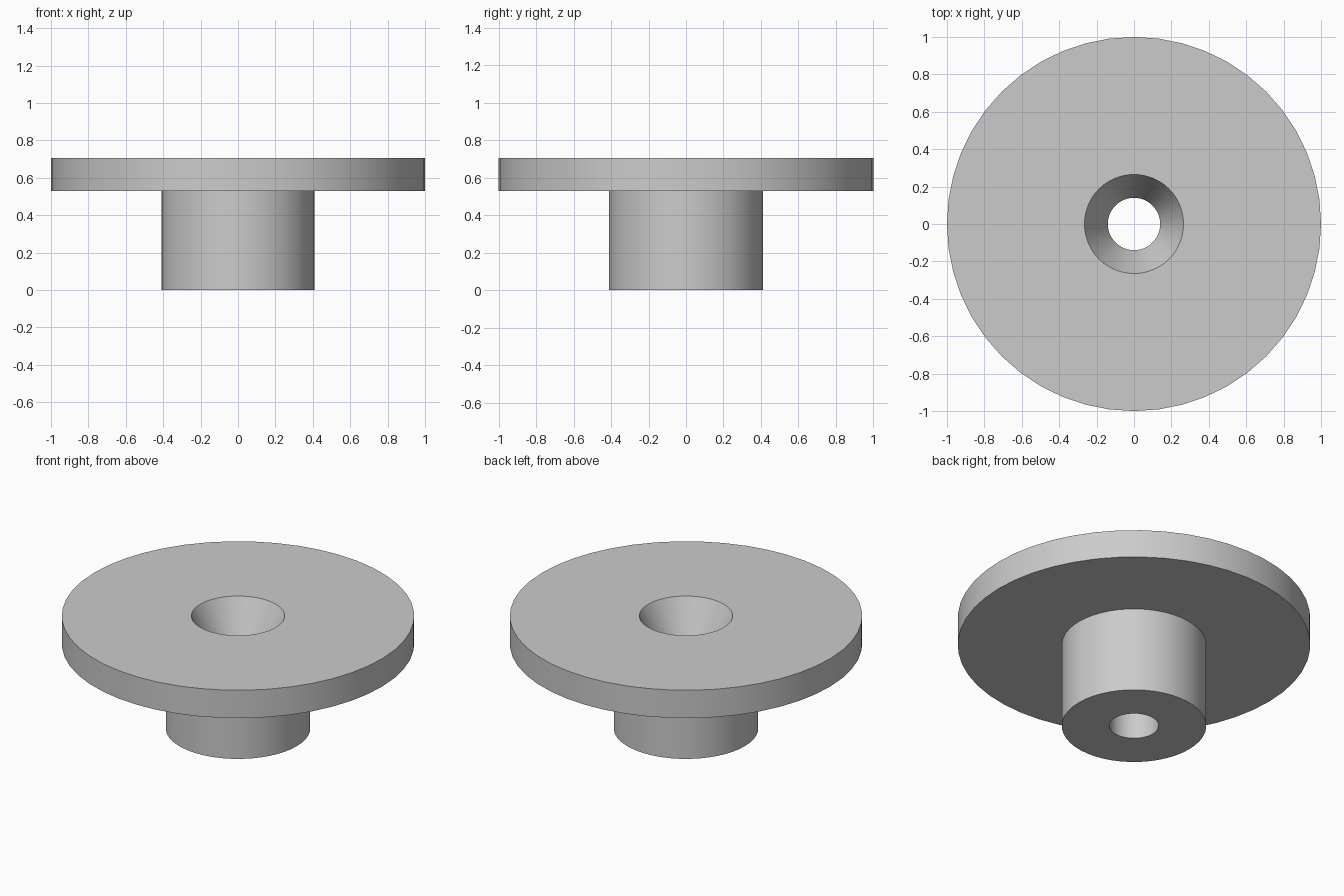
import bpy
import bmesh
from math import radians, tau
from mathutils import Matrix

cube = bpy.data.objects.get("Cube")
if cube:
    bpy.data.objects.remove(cube, do_unlink=True)

SIDES = 48

# Single grey material
grey = bpy.data.materials.new("plain grey")
grey.use_nodes = True
colour = (0.6, 0.6, 0.6, 1)
grey.diffuse_color = colour
grey.node_tree.nodes["Principled BSDF"].inputs["Base Color"].default_value = colour

# Closed (radius, height) profile: hub, flange, tapered mouth, straight bore
profile = [(0.14, 0), (0.41, 0), (0.41, 0.53), (1, 0.53),
           (1, 0.705), (0.265, 0.705), (0.14, 0.455)]


def lathe(name, points, material):
    """Turn a closed profile around the z axis into a solid."""
    bm = bmesh.new()
    rings = []
    for i in range(SIDES):
        turn = Matrix.Rotation(tau * i / SIDES, 3, "Z")
        rings.append([bm.verts.new(turn @ Matrix.Identity(3).col[0] * r
                                   + Matrix.Identity(3).col[2] * z)
                      for r, z in points])
    for i in range(SIDES):
        a, b = rings[i], rings[(i + 1) % SIDES]
        for j in range(len(points)):
            k = (j + 1) % len(points)
            bm.faces.new((a[j], b[j], b[k], a[k]))
    bmesh.ops.recalc_face_normals(bm, faces=bm.faces)
    mesh = bpy.data.meshes.new(name)
    bm.to_mesh(mesh)
    bm.free()
    mesh.materials.append(material)
    obj = bpy.data.objects.new(name, mesh)
    bpy.context.collection.objects.link(obj)
    return obj


# Flanged bushing with a countersunk through hole
bushing = lathe("flanged_bushing", profile, grey)
bpy.ops.object.select_all(action="DESELECT")
bushing.select_set(True)
bpy.context.view_layer.objects.active = bushing
bpy.ops.object.shade_smooth_by_angle(angle=radians(25))
